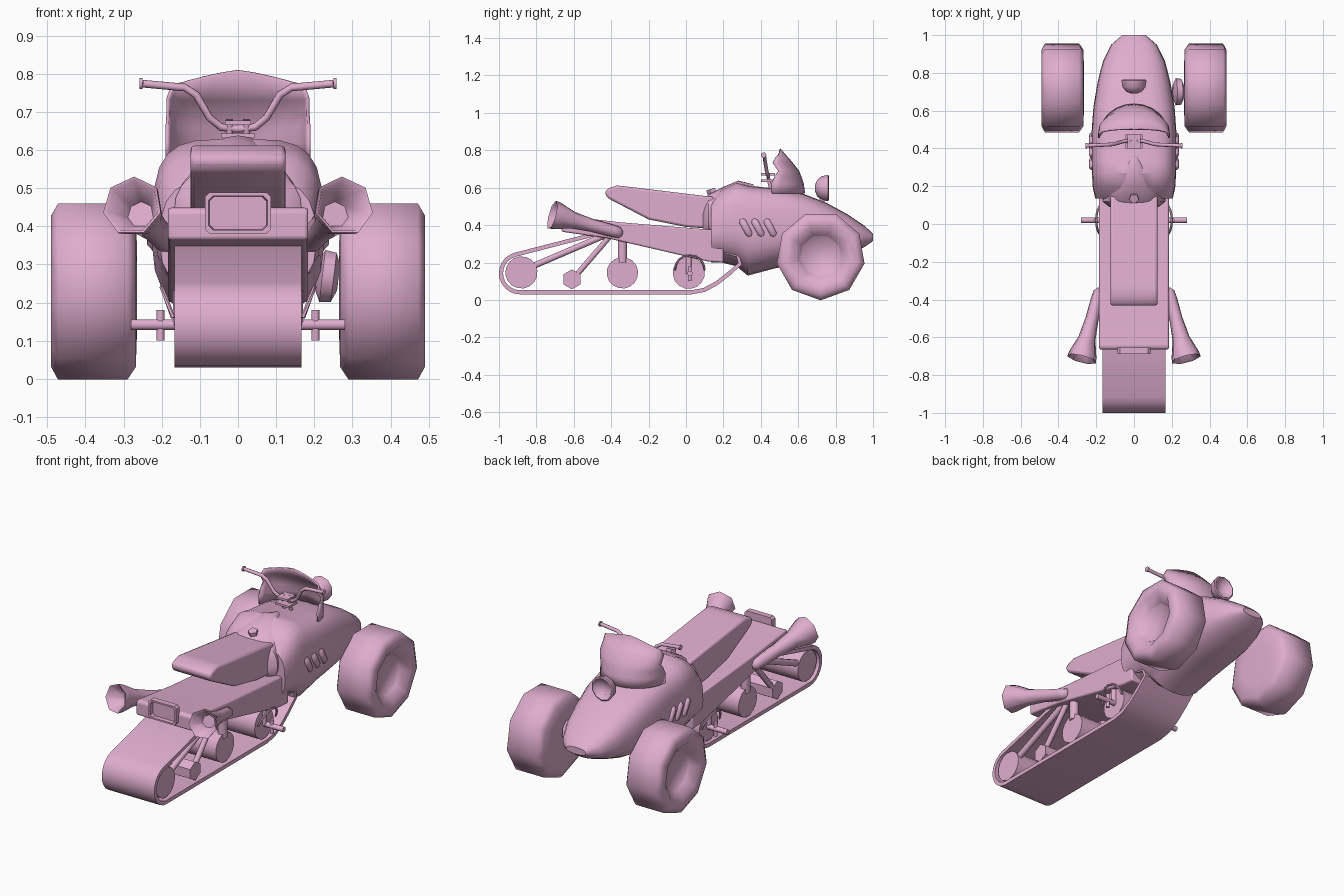
import bpy, bmesh, math
from mathutils import Vector

if "Cube" in bpy.data.objects:
    bpy.data.objects.remove(bpy.data.objects["Cube"])

pink = bpy.data.materials.new("pink")
pink.diffuse_color = (0.74, 0.42, 0.62, 1)
pink.use_nodes = True
pink.node_tree.nodes["Principled BSDF"].inputs["Base Color"].default_value = pink.diffuse_color


def finish(name, bm, angle=40):
    bmesh.ops.recalc_face_normals(bm, faces=bm.faces)
    me = bpy.data.meshes.new(name)
    bm.to_mesh(me)
    bm.free()
    ob = bpy.data.objects.new(name, me)
    bpy.context.collection.objects.link(ob)
    me.materials.append(pink)
    bpy.ops.object.select_all(action='DESELECT')
    ob.select_set(True)
    bpy.context.view_layer.objects.active = ob
    bpy.ops.object.shade_smooth_by_angle(angle=math.radians(angle))
    return ob


def loft(name, rings, closed=True, caps=True, loop=False, angle=40):
    """Skin a list of point rings."""
    bm = bmesh.new()
    vs = [[bm.verts.new(p) for p in r] for r in rings]
    n = len(vs[0])
    pairs = list(zip(vs, vs[1:])) + ([(vs[-1], vs[0])] if loop else [])
    for a, b in pairs:
        for i in range(n if closed else n - 1):
            j = (i + 1) % n
            bm.faces.new((a[i], a[j], b[j], b[i]))
    if caps:
        bm.faces.new(vs[0])
        bm.faces.new(vs[-1])
    return finish(name, bm, angle)


def frame(axis):
    axis = Vector(axis).normalized()
    ref = Vector((0, 0, 1)) if abs(axis.z) < 0.95 else Vector((1, 0, 0))
    u = ref.cross(axis).normalized()
    return axis, u, axis.cross(u)


def lathe(name, prof, origin, axis=(1, 0, 0), n=12, phase=0.0, angle=40, caps=True):
    """Turn (distance along axis, radius) pairs around an axis."""
    d, u, v = frame(axis)
    o = Vector(origin)
    rings = []
    for a, r in prof:
        rings.append([o + d * a + r * (math.cos(t) * u + math.sin(t) * v)
                      for t in (phase + 2 * math.pi * i / n for i in range(n))])
    return loft(name, rings, caps=caps, angle=angle)


def rod(name, p, q, r, n=8):
    p, q = Vector(p), Vector(q)
    return lathe(name, [(0, r), ((q - p).length, r)], p, q - p, n, math.pi / n, 50)


def tube(name, pts, r, n=8):
    pts = [Vector(p) for p in pts]
    rings = []
    for i, p in enumerate(pts):
        d, u, v = frame(pts[min(i + 1, len(pts) - 1)] - pts[max(i - 1, 0)])
        rings.append([p + r * (math.cos(t) * u + math.sin(t) * v)
                      for t in (2 * math.pi * k / n for k in range(n))])
    return loft(name, rings, angle=50)


def slab(name, prof, w, bevel=0.02, segs=2):
    """Extrude a side outline (y, z) across x."""
    ob = loft(name, [[(s * w, y, z) for y, z in prof] for s in (-1, 1)])
    if bevel:
        m = ob.modifiers.new("soft_edges", 'BEVEL')
        m.width, m.segments, m.limit_method = bevel, segs, 'ANGLE'
    return ob


def section(y, w, top, bot, up, low, n=24, mid=0.45):
    """Rounded body section, squarer above than below."""
    zc = bot + (top - bot) * mid
    out = []
    for i in range(n):
        t = 2 * math.pi * i / n
        c, s = math.cos(t), math.sin(t)
        e = 2 / (up if s >= 0 else low)
        h = top - zc if s >= 0 else zc - bot
        out.append((w * math.copysign(abs(c) ** e, c), y,
                    zc + h * math.copysign(abs(s) ** e, s)))
    return out


# Main hull, from behind the tank to the nose: y, half width, top, bottom, squareness
hull = [(0.135, 0.205, 0.53, 0.20, 3.2), (0.19, 0.218, 0.59, 0.20, 3.6), (0.27, 0.223, 0.63, 0.18, 3.8),
        (0.33, 0.225, 0.612, 0.13, 4.2), (0.48, 0.225, 0.595, 0.17, 4.2), (0.62, 0.215, 0.57, 0.19, 3.6),
        (0.75, 0.193, 0.52, 0.21, 3.0), (0.86, 0.165, 0.46, 0.245, 2.8), (0.95, 0.12, 0.40, 0.28, 2.6),
        (1.0, 0.062, 0.355, 0.315, 2.4)]
loft("hull", [section(y, w, t, b, up, 2.2) for y, w, t, b, up in hull])

# Tank between the seat and the hull, with filler cap
tank = [(0.09, 0.13, 0.53), (0.12, 0.168, 0.565), (0.2, 0.15, 0.605), (0.28, 0.11, 0.638), (0.36, 0.03, 0.618)]
loft("tank", [section(y, w, t, 0.33, 2.3, 2.5) for y, w, t in tank])
lathe("filler_cap", [(0, 0.027), (0.022, 0.027)], (0, 0.14, 0.572), (0, -0.3, 1), 5)

# Seat and rear deck
slab("seat", [(-0.435, 0.575), (-0.42, 0.595), (-0.37, 0.612), (-0.33, 0.608), (0.15, 0.55),
              (0.15, 0.38), (0.0, 0.39), (-0.2, 0.43), (-0.42, 0.545)], 0.125, 0.015)
slab("rear_deck", [(-0.665, 0.44), (-0.65, 0.45), (-0.35, 0.415), (0.2, 0.37), (0.2, 0.2),
                   (0.12, 0.205), (-0.42, 0.33), (-0.665, 0.365)], 0.184, 0.03, 3)

# Tail lamp with a recessed face
lamp = []
for y, w, h in ((-0.655, 0.087, 0.054), (-0.688, 0.087, 0.054), (-0.688, 0.077, 0.045), (-0.666, 0.075, 0.043)):
    c = 0.012
    lamp.append([(x, y, 0.435 + z) for x, z in
                 ((w, h - c), (w - c, h), (c - w, h), (-w, h - c), (-w, c - h), (c - w, -h), (w - c, -h), (w, c - h))])
loft("tail_lamp", lamp, angle=30)

# Endless belt
path = [(-0.888 + 0.112 * math.cos(math.radians(a)), 0.143 + 0.113 * math.sin(math.radians(a)))
        for a in range(105, 271, 15)]
path += [(0.03, 0.03), (0.10, 0.043), (0.17, 0.08), (0.24, 0.135), (0.30, 0.19),
         (0.28, 0.25), (0.1, 0.30), (-0.4, 0.385)]
rings = []
for i, (y, z) in enumerate(path):
    a, b = Vector(path[i - 1]), Vector(path[(i + 1) % len(path)])
    t = (b - a).normalized()
    ny, nz = -t.y * 0.022, t.x * 0.022
    rings.append([(-0.167, y, z), (0.167, y, z), (0.167, y + ny, z + nz), (-0.167, y + ny, z + nz)])
loft("belt", rings, caps=False, loop=True)

# Rollers inside the belt, and their arms
for name, y, z, r, n in (("rear_roller", -0.88, 0.147, 0.086, 16), ("middle_roller", -0.34, 0.145, 0.084, 16),
                         ("small_roller", -0.61, 0.11, 0.053, 6), ("front_roller", 0.015, 0.145, 0.086, 16)):
    lathe(name, [(-0.155, r), (0.155, r)], (0, y, z), n=n, phase=math.pi / 6)
for s in (-1, 1):
    rod("rear_arm", (s * 0.135, -0.40, 0.36), (s * 0.135, -0.82, 0.18), 0.018)
    rod("small_arm", (s * 0.135, -0.39, 0.36), (s * 0.135, -0.58, 0.14), 0.016)
    rod("middle_arm", (s * 0.14, -0.34, 0.36), (s * 0.14, -0.34, 0.20), 0.026)
    rod("front_arm", (s * 0.155, 0.015, 0.25), (s * 0.155, 0.015, 0.14), 0.017)

for s in (-1, 1):
    # Front wheel, dished on the outer side
    lathe("front_wheel", [(0.265, 0.12), (0.268, 0.205), (0.29, 0.238), (0.472, 0.238), (0.49, 0.205),
                          (0.488, 0.165), (0.445, 0.115), (0.435, 0.108)],
          (0, 0.72, 0.236), (s, 0, 0), 9, math.pi / 2 * -1, 62)
    # Exhaust with an open flared end
    a, b = Vector((s * 0.188, -0.37, 0.362)), Vector((s * 0.277, -0.715, 0.453))
    L = (b - a).length
    lathe("exhaust_horn", [(-0.03, 0.015), (-0.015, 0.03), (0.02, 0.034), (0.14, 0.036), (L - 0.12, 0.047),
                           (L - 0.03, 0.076), (L, 0.08), (L - 0.004, 0.071), (L - 0.09, 0.035)],
          a, b - a, 7, math.pi / 2, 60)
    # Foot peg with plate and guard wire
    rod("foot_peg", (s * 0.15, 0.02, 0.142), (s * 0.28, 0.02, 0.142), 0.015)
    rod("peg_plate", (s * 0.203, 0.02, 0.10), (s * 0.203, 0.02, 0.18), 0.011)
    tube("peg_guard", [(s * (0.17 + 0.03 * math.sin(t)), 0.02 - 0.08 * math.cos(t), 0.16 + 0.08 * math.sin(t))
                       for t in (math.pi * k / 8 for k in range(9))], 0.006, 6)
    # Slanted side vents
    for k in range(3):
        y = 0.32 + 0.065 * k
        p, q = Vector((s * 0.218, y - 0.021, 0.425)), Vector((s * 0.218, y + 0.021, 0.347))
        lathe("side_vent", [(-0.008, 0.01), (0.006, 0.021), (0.082, 0.021), (0.096, 0.01)], p, q - p, 8)
    # Handlebar half and grip
    tube("handlebar", [(s * 0.25, 0.415, 0.774), (s * 0.14, 0.42, 0.764), (s * 0.11, 0.422, 0.745),
                       (s * 0.075, 0.432, 0.685), (s * 0.045, 0.44, 0.66), (0, 0.44, 0.655)], 0.010)
    lathe("grip_end", [(0, 0.015), (0.008, 0.015)], (s * 0.25, 0.415, 0.774), (s, 0, 0), 10)
    rod("fork_post", (s * 0.022, 0.455, 0.58), (s * 0.022, 0.435, 0.68), 0.010)

# Handlebar clamps
for z, w in ((0.637, 0.045), (0.672, 0.034)):
    slab("bar_clamp", [(0.40, z - 0.006), (0.475, z - 0.006), (0.475, z + 0.006), (0.40, z + 0.006)], w, 0)

# Disc beside the right wheel
lathe("brake_disc", [(-0.03, 0.04), (-0.015, 0.072), (0.015, 0.068), (0.028, 0.035)],
      (0.236, 0.70, 0.268), (1, 0, -0.12), 10)

# Curved windscreen shell, notched at the sides: height, front y, side y, half width, side drop
rows = [(0.57, 0.637, 0.46, 0.19, 0), (0.62, 0.63, 0.455, 0.19, 0), (0.66, 0.617, 0.475, 0.19, 0),
        (0.69, 0.605, 0.495, 0.188, 0), (0.735, 0.57, 0.465, 0.188, 0), (0.81, 0.505, 0.485, 0.175, 0.04)]
screen = []
for z, yf, ys, w, drop in rows:
    screen.append([(w * math.sin(t), ys + (yf - ys) * math.cos(t), z - drop * abs(math.sin(t)) ** 1.3)
                   for t in (math.pi * (k / 12 - 0.5) for k in range(13))])
shell = loft("windscreen", screen, closed=False, caps=False)
m = shell.modifiers.new("thickness", 'SOLIDIFY')
m.thickness = 0.008

# Dished headlamp
lathe("headlamp", [(0, 0.018), (0.012, 0.045), (0.035, 0.064), (0.07, 0.07), (0.074, 0.062), (0.05, 0.045), (0.04, 0.01)],
      (0, 0.69, 0.598), (0, 1, 0), 10, math.pi / 2)
rod("headlamp_stem", (0, 0.73, 0.50), (0, 0.725, 0.56), 0.015)
